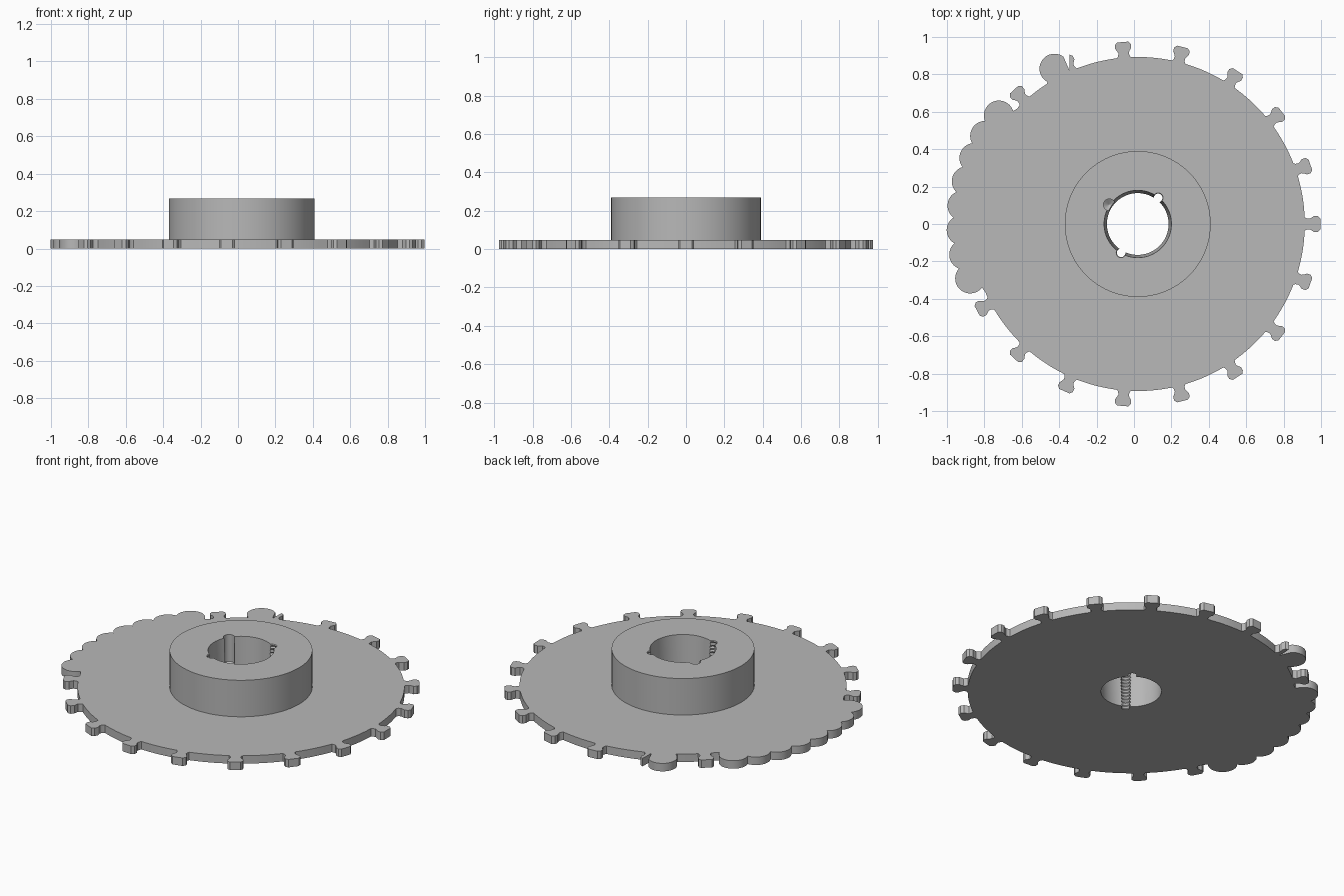
import bpy, bmesh, math
from math import sin, cos, pi, radians, hypot, atan2, degrees

cube = bpy.data.objects.get("Cube")
if cube:
    bpy.data.objects.remove(cube, do_unlink=True)

CX = 0.02                    # axis of the wheel
ROOT, PLATE_H, TOP = 0.893, 0.048, 0.268
HUB_R = 0.39
TEETH = 19
LUMP_R, LUMP_AT = 0.08, 0.942

steel = bpy.data.materials.new("steel grey")
steel.use_nodes = True
grey = (0.48, 0.48, 0.48, 1)
steel.diffuse_color = grey
steel.node_tree.nodes["Principled BSDF"].inputs["Base Color"].default_value = grey


def make_object(name, bm):
    bmesh.ops.recalc_face_normals(bm, faces=bm.faces)
    mesh = bpy.data.meshes.new(name)
    bm.to_mesh(mesh)
    bm.free()
    ob = bpy.data.objects.new(name, mesh)
    bpy.context.collection.objects.link(ob)
    mesh.materials.append(steel)
    return ob


def prism(name, outline, z0, z1):
    """Extrude a closed outline upward."""
    bm = bmesh.new()
    face = bm.faces.new([bm.verts.new((x + CX, y, z0)) for x, y in outline])
    new = bmesh.ops.extrude_face_region(bm, geom=[face])["geom"]
    bmesh.ops.translate(bm, vec=(0, 0, z1 - z0),
                        verts=[v for v in new if isinstance(v, bmesh.types.BMVert)])
    return make_object(name, bm)


def turned(name, profile, x, y, sides):
    """Solid of revolution from (radius, z) pairs, closed at both ends."""
    bm = bmesh.new()
    rings = [[bm.verts.new((x + r * cos(2 * pi * i / sides),
                            y + r * sin(2 * pi * i / sides), z))
              for i in range(sides)] for r, z in profile]
    for a, b in zip(rings, rings[1:]):
        for i in range(sides):
            j = (i + 1) % sides
            bm.faces.new((a[i], a[j], b[j], b[i]))
    bm.faces.new(rings[0])
    bm.faces.new(rings[-1])
    return make_object(name, bm)


def polar(r, deg):
    return r * cos(radians(deg)), r * sin(radians(deg))


# Outline: hooked teeth, with rounded lumps filling one stretch of the rim
half_tooth = [(ROOT, 0.036), (0.903, 0.03), (0.918, 0.028), (0.93, 0.034),
              (0.942, 0.043), (0.962, 0.043), (0.976, 0.03)]
tooth = [(r, -t) for r, t in half_tooth] + [(r, t) for r, t in reversed(half_tooth)]
lump_angles = [118.2] + [142 + 8 * i for i in range(8)]
lump_centres = [polar(LUMP_AT, a) for a in lump_angles]
tooth_angles = [i * 360 / TEETH for i in range(TEETH)]


def in_lump(p, skip=None):
    return any(hypot(p[0] - c[0], p[1] - c[1]) < LUMP_R
               for c in lump_centres if c is not skip)


features = []
for a in tooth_angles:
    ca, sa = cos(radians(a)), sin(radians(a))
    pts = [(r * ca - t * sa, r * sa + t * ca) for r, t in tooth]
    pts = [p for p in pts if not in_lump(p)]
    if 113 < a < 114:        # this tooth runs into the first lump
        pts = [p for p in pts if degrees(atan2(p[1], p[0])) < a + 0.2]
    if not 145 < a < 200:    # teeth hidden under the lumps
        features.append((a, pts))
for a, c in zip(lump_angles, lump_centres):
    pts = []
    for i in range(45):
        d = a - 130 + 260 * i / 44
        p = (c[0] + LUMP_R * cos(radians(d)), c[1] + LUMP_R * sin(radians(d)))
        if hypot(*p) > ROOT and not in_lump(p, c) and degrees(atan2(p[1], p[0])) % 360 > 113.9:
            pts.append(p)
    features.append((a, pts))
for i in range(240):
    a = i * 1.5
    near_tooth = any(abs((a - t + 180) % 360 - 180) < 2.7 for t in tooth_angles)
    near_lump = any(abs(a - t) < 4.6 for t in lump_angles)
    if not near_tooth and not near_lump:
        features.append((a, [polar(ROOT, a)]))
features.sort(key=lambda f: f[0])
outline = [p for _, pts in features for p in pts]

plate = prism("tooth_plate", outline, 0, PLATE_H)
hub = turned("hub", [(HUB_R, PLATE_H), (HUB_R, TOP)], CX, 0, 96)


# Cutters: tapered bore, two threaded grooves, one blind groove
def bore_r(z):
    return 0.165 + 0.015 * z / TOP


cutters = [turned("bore_cutter", [(bore_r(z), z) for z in (-0.05, TOP + 0.05)], CX, 0, 72)]
thread = [(0.023 if i % 2 else 0.029, -0.03 + 0.0101 * i) for i in range(33)]
for a in (52, 240):
    x, y = polar(0.178, a)
    cutters.append(turned("thread_cutter", thread, CX + x, y, 20))
x, y = polar(0.184, 146)
cutters.append(turned("blind_cutter", [(0.002, 0.085), (0.031, 0.105), (0.031, TOP + 0.05)],
                      CX + x, y, 24))

for ob in (plate, hub):
    bpy.ops.object.select_all(action="DESELECT")
    bpy.context.view_layer.objects.active = ob
    ob.select_set(True)
    for c in cutters:
        if ob is plate and c.name.startswith("blind"):
            continue
        mod = ob.modifiers.new("cut", "BOOLEAN")
        mod.operation = "DIFFERENCE"
        mod.solver = "EXACT"
        mod.object = c
        bpy.ops.object.modifier_apply(modifier=mod.name)
    bpy.ops.object.shade_smooth_by_angle(angle=radians(30))

for c in cutters:
    bpy.data.objects.remove(c, do_unlink=True)
